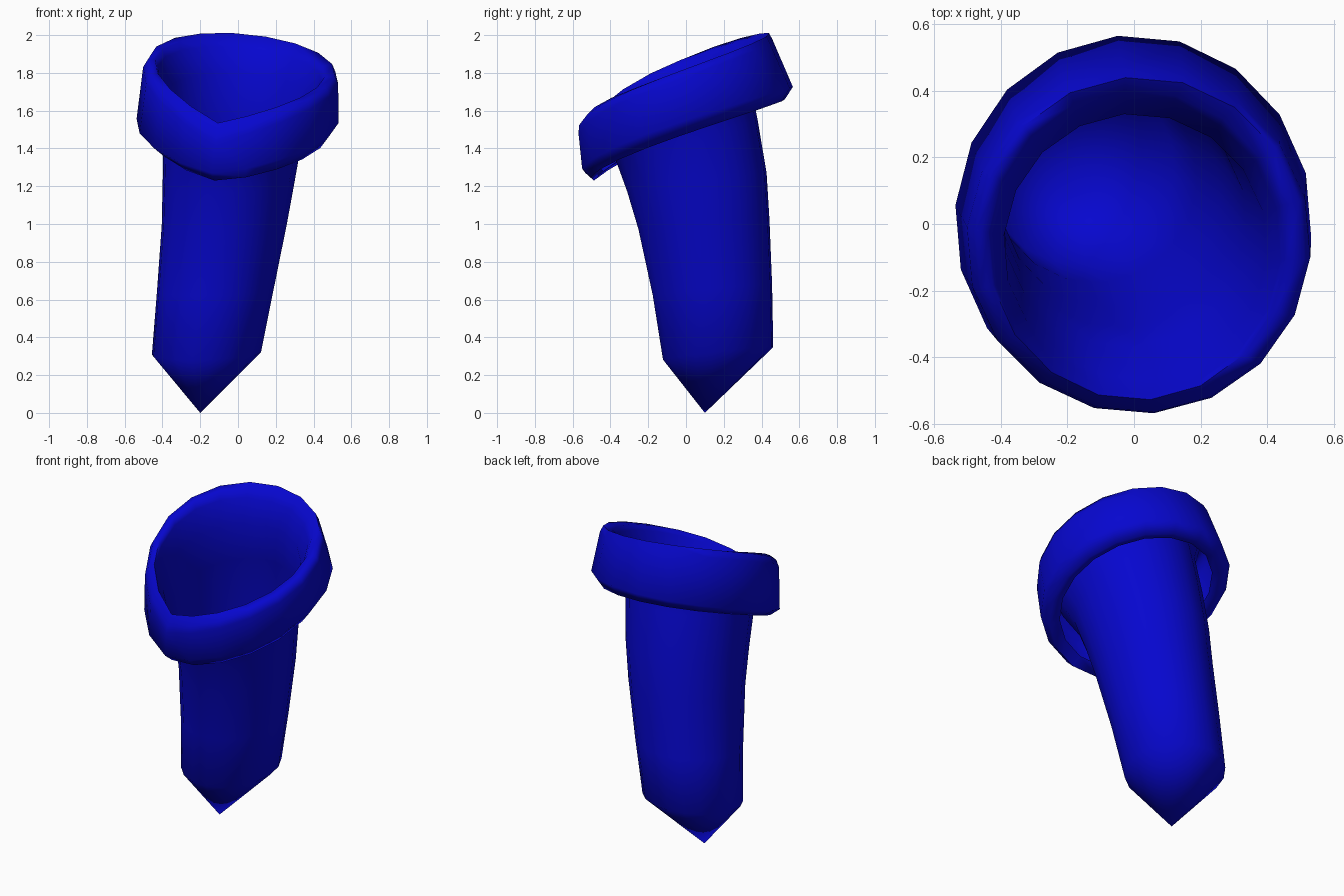
import bpy, bmesh
from math import sin, cos, radians, tau

cube = bpy.data.objects.get("Cube")
if cube:
    bpy.data.objects.remove(cube, do_unlink=True)

blue = bpy.data.materials.new("deep blue")
blue.use_nodes = True
colour = (0.002, 0.002, 0.62, 1)
blue.diffuse_color = colour
blue.node_tree.nodes["Principled BSDF"].inputs["Base Color"].default_value = colour

SEGMENTS = 18
DIP = radians(-105)  # direction of the low front point of the collar


def ring(bm, cx, cy, rx, ry, low, rise, power, side):
    """Ellipse climbing from low at DIP; a power near 1 makes the dip a V."""
    verts = []
    for i in range(SEGMENTS):
        u = tau * i / SEGMENTS
        t = u + DIP
        z = low + rise * sin(u / 2) ** power - side * sin(u)
        verts.append(bm.verts.new((cx + rx * cos(t), cy + ry * sin(t), z)))
    return verts


def loft(bm, rings):
    for a, b in zip(rings, rings[1:]):
        for i in range(SEGMENTS):
            j = (i + 1) % SEGMENTS
            bm.faces.new((a[i], a[j], b[j], b[i]))


# Each section: centre x, centre y, radius x, radius y, low, rise, power, side
shaft = [
    (-0.167, 0.17, 0.29, 0.293, 0.28, 0.07, 2, 0),
    (-0.12, 0.14, 0.31, 0.317, 0.62, 0.06, 2, 0),
    (-0.072, 0.095, 0.333, 0.348, 0.97, 0.06, 2, 0),
    (-0.05, 0.058, 0.35, 0.37, 1.17, 0.1, 2, 0.01),
    (-0.028, 0.005, 0.367, 0.375, 1.33, 0.22, 1.8, 0.03),
]
funnel = [
    (0.005, -0.068, 0.397, 0.4, 1.44, 0.35, 1.3, 0.05),
    (0.008, -0.068, 0.435, 0.447, 1.51, 0.41, 1.1, 0.07),
]
collar = [
    (0.01, -0.065, 0.45, 0.465, 1.535, 0.425, 1.1, 0.075),  # inner lip
    (0.018, -0.063, 0.497, 0.505, 1.475, 0.517, 1.1, 0.08),  # upper edge
    (0.014, -0.055, 0.518, 0.516, 1.43, 0.525, 1.1, 0.08),   # outer bevel
    (-0.002, 0.008, 0.537, 0.56, 1.27, 0.45, 1.4, 0.045),    # widest edge
    (0.0, 0.01, 0.48, 0.515, 1.23, 0.42, 1.4, 0.055),        # lower lip
    (-0.01, 0.005, 0.428, 0.458, 1.28, 0.38, 1.4, 0.05),     # underside
]

# One open skin: hollow pointed shaft flares to the lip, then folds down outside
bm = bmesh.new()
rings = [ring(bm, *section) for section in shaft + funnel + collar]
loft(bm, rings)
tip = bm.verts.new((-0.2, 0.1, 0))
for i in range(SEGMENTS):
    bm.faces.new((rings[0][(i + 1) % SEGMENTS], rings[0][i], tip))
mesh = bpy.data.meshes.new("pointed_cup")
bm.to_mesh(mesh)
bm.free()
mesh.materials.append(blue)

cup = bpy.data.objects.new("pointed_cup", mesh)
bpy.context.collection.objects.link(cup)
bpy.context.view_layer.objects.active = cup
cup.select_set(True)
bpy.ops.object.shade_smooth_by_angle(angle=radians(85))
